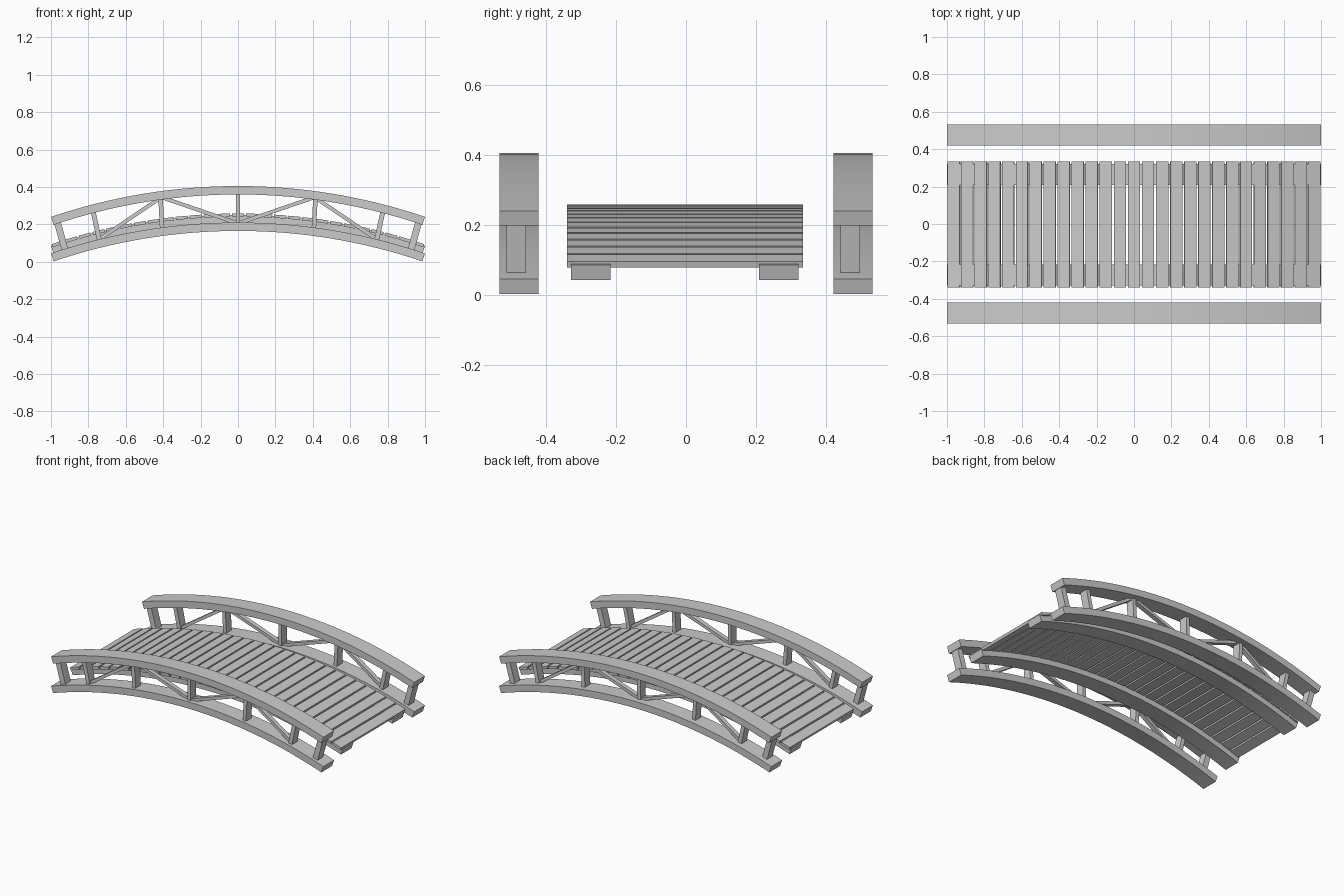
import bpy, bmesh, math
from mathutils import Matrix, Vector

if "Cube" in bpy.data.objects:
    bpy.data.objects.remove(bpy.data.objects["Cube"], do_unlink=True)

grey = bpy.data.materials.new("plain_grey")
grey.use_nodes = True
grey.diffuse_color = (0.6, 0.6, 0.6, 1)
grey.node_tree.nodes["Principled BSDF"].inputs["Base Color"].default_value = (0.6, 0.6, 0.6, 1)

RADIUS = 3.11                    # radius of every arched top edge
HALF = math.asin(1 / RADIUS)     # half of the arch angle
BEAM_DEPTH, BEAM_WIDTH = 0.045, 0.112


def finish(name, bm, smooth=False):
    bmesh.ops.recalc_face_normals(bm, faces=bm.faces[:])
    mesh = bpy.data.meshes.new(name)
    bm.to_mesh(mesh)
    bm.free()
    mesh.materials.append(grey)
    obj = bpy.data.objects.new(name, mesh)
    bpy.context.collection.objects.link(obj)
    if smooth:
        bpy.ops.object.select_all(action="DESELECT")
        obj.select_set(True)
        bpy.context.view_layer.objects.active = obj
        bpy.ops.object.shade_smooth_by_angle(angle=math.radians(30))
    return obj


def arch_beam(name, y, crown, segments=32):
    """Rectangular section swept along the arch; crown is the top height at x = 0."""
    bm = bmesh.new()
    rings = []
    for i in range(segments + 1):
        a = HALF * (2 * i / segments - 1)
        ring = []
        for r, side in ((RADIUS, -1), (RADIUS, 1),
                        (RADIUS - BEAM_DEPTH, 1), (RADIUS - BEAM_DEPTH, -1)):
            ring.append(bm.verts.new((r * math.sin(a), y + side * BEAM_WIDTH / 2,
                                      crown - RADIUS + r * math.cos(a))))
        rings.append(ring)
    for p, q in zip(rings, rings[1:]):
        for k in range(4):
            n = (k + 1) % 4
            bm.faces.new((p[k], p[n], q[n], q[k]))
    bm.faces.new(rings[0])
    bm.faces.new(rings[-1])
    return finish(name, bm, True)


def add_box(bm, centre, size, angle):
    matrix = (Matrix.Translation(centre) @ Matrix.Rotation(angle, 4, "Y")
              @ Matrix.Diagonal((*size, 1)))
    bmesh.ops.create_cube(bm, size=1, matrix=matrix)


def bar(name, start, end, y, thick, depth):
    """Straight timber between two (x, z) points."""
    a, b = Vector((start[0], y, start[1])), Vector((end[0], y, end[1]))
    d = b - a
    bm = bmesh.new()
    add_box(bm, (a + b) / 2, (thick, depth, d.length), math.atan2(d.x, d.z))
    return finish(name, bm)


# Side trusses: lower chord, handrail, posts and braces
for side, beam_y, post_y in (("right", -0.477, -0.485), ("left", 0.477, 0.469)):
    arch_beam(side + "_lower_chord", beam_y, 0.21)
    arch_beam(side + "_handrail", beam_y, 0.405)
    bar(side + "_middle_post", (0, 0.19), (0, 0.38), post_y, 0.024, 0.056)
    for end, s in (("start", -1), ("finish", 1)):
        name = side + "_" + end
        bar(name + "_inner_post", (s * 0.405, 0.165), (s * 0.415, 0.36), post_y, 0.024, 0.056)
        bar(name + "_outer_post", (s * 0.738, 0.1), (s * 0.778, 0.285), post_y, 0.026, 0.056)
        bar(name + "_end_post", (s * 0.924, 0.06), (s * 0.968, 0.22), post_y, 0.036, 0.056)
        bar(name + "_inner_brace", (0, 0.205), (s * 0.41, 0.345), post_y, 0.02, 0.03)
        bar(name + "_outer_brace", (s * 0.41, 0.345), (s * 0.75, 0.115), post_y, 0.02, 0.03)

# Stringers carrying the deck
arch_beam("right_stringer", -0.272, 0.25)
arch_beam("left_stringer", 0.265, 0.25)

# Deck planks laid around the arch
deck = bmesh.new()
plank_thick = 0.017
reach = 13
step = math.asin(0.965 / RADIUS) / reach
for i in range(-reach, reach + 1):
    a = i * step
    r = RADIUS - plank_thick / 2
    add_box(deck, (r * math.sin(a), -0.003, 0.258 - RADIUS + r * math.cos(a)),
            (0.065, 0.674, plank_thick), a)
finish("deck_planks", deck)
